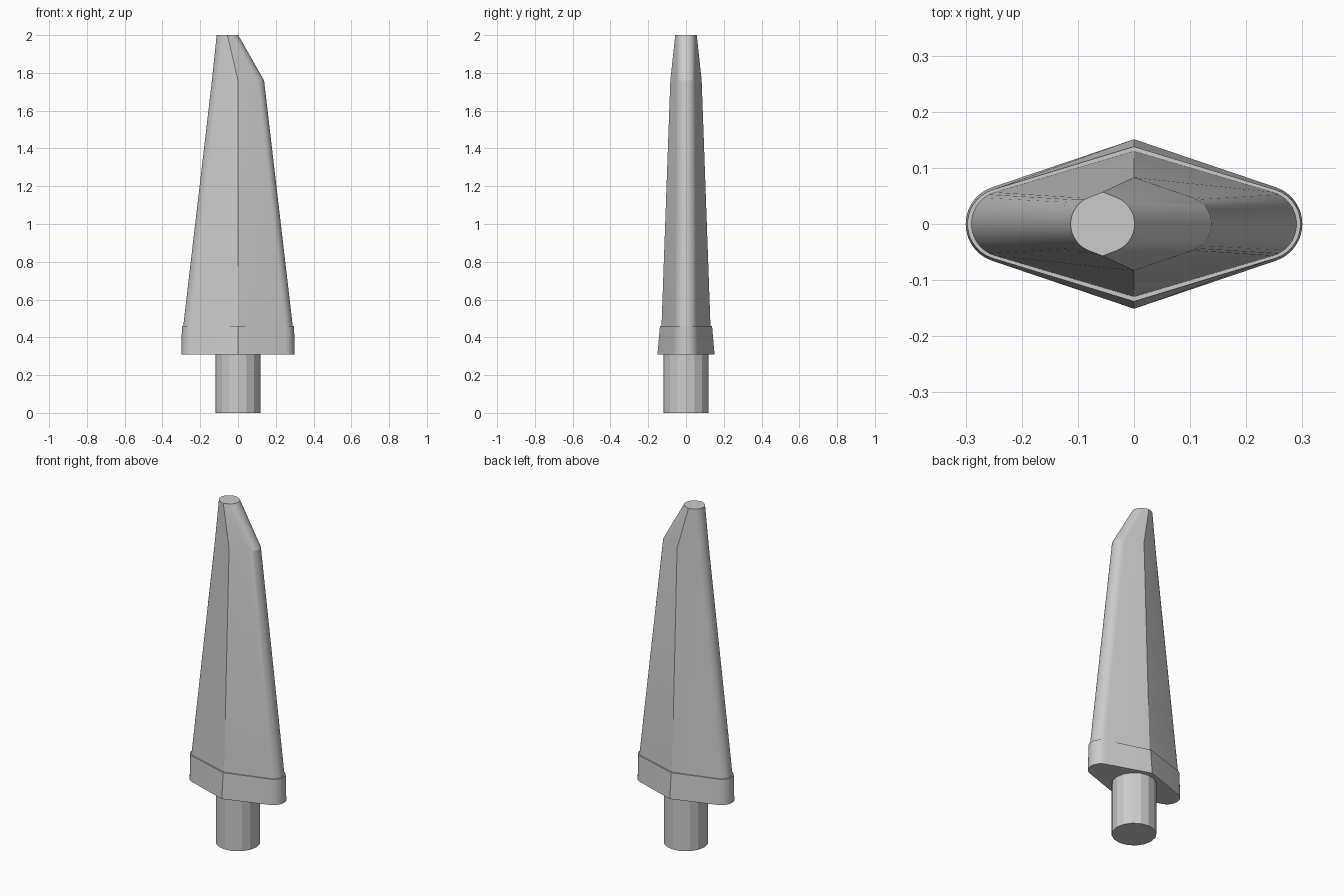
import bpy, bmesh
from math import atan2, acos, hypot, cos, sin, pi

if "Cube" in bpy.data.objects:
    bpy.data.objects.remove(bpy.data.objects["Cube"])

ARC = 14  # facets around each rounded edge


def section(cx, a, b, r):
    """Diamond outline with ridge half-depth b and rounded ends of radius r at +-a."""
    d = a - r
    t = pi - atan2(b, d) - acos(r / hypot(d, b))   # tangent angle on the end circle
    half = [(d + r * cos(-t + 2 * t * i / ARC), r * sin(-t + 2 * t * i / ARC))
            for i in range(ARC + 1)]
    right = [(cx + x, y) for x, y in half]
    left = [(cx - x, -y) for x, y in half]
    return right + [(cx, b)] + left + [(cx, -b)]


def loft(name, levels):
    """Skin a closed body through sections given as (z, points)."""
    bm = bmesh.new()
    rings = [[bm.verts.new((x, y, z)) for x, y in pts] for z, pts in levels]
    for lo, hi in zip(rings, rings[1:]):
        n = len(lo)
        for i in range(n):
            j = (i + 1) % n
            bm.faces.new((lo[i], lo[j], hi[j], hi[i]))
    bm.faces.new(rings[0][::-1])
    bm.faces.new(rings[-1])
    bmesh.ops.recalc_face_normals(bm, faces=bm.faces)
    mesh = bpy.data.meshes.new(name)
    bm.to_mesh(mesh)
    bm.free()
    obj = bpy.data.objects.new(name, mesh)
    bpy.context.collection.objects.link(obj)
    bpy.context.view_layer.objects.active = obj
    obj.select_set(True)
    bpy.ops.object.shade_smooth_by_angle(angle=0.26)
    obj.select_set(False)
    return obj


# tapered blade, with one slanted corner leading to the small flat tip
loft("blade", [
    (0.45, section(0, 0.291, 0.130, 0.059)),
    (1.76, section(0, 0.138, 0.083, 0.050)),
    (2.00, section(-0.056, 0.057, 0.057, 0.051)),
])

# collar around the blade root
loft("collar", [
    (0.31, section(0, 0.300, 0.151, 0.069)),
    (0.46, section(0, 0.297, 0.138, 0.064)),
])

# round mounting peg
bpy.ops.mesh.primitive_cylinder_add(vertices=16, radius=0.12, depth=0.32,
                                    location=(0, 0, 0.16))
bpy.context.object.name = "mounting_peg"
